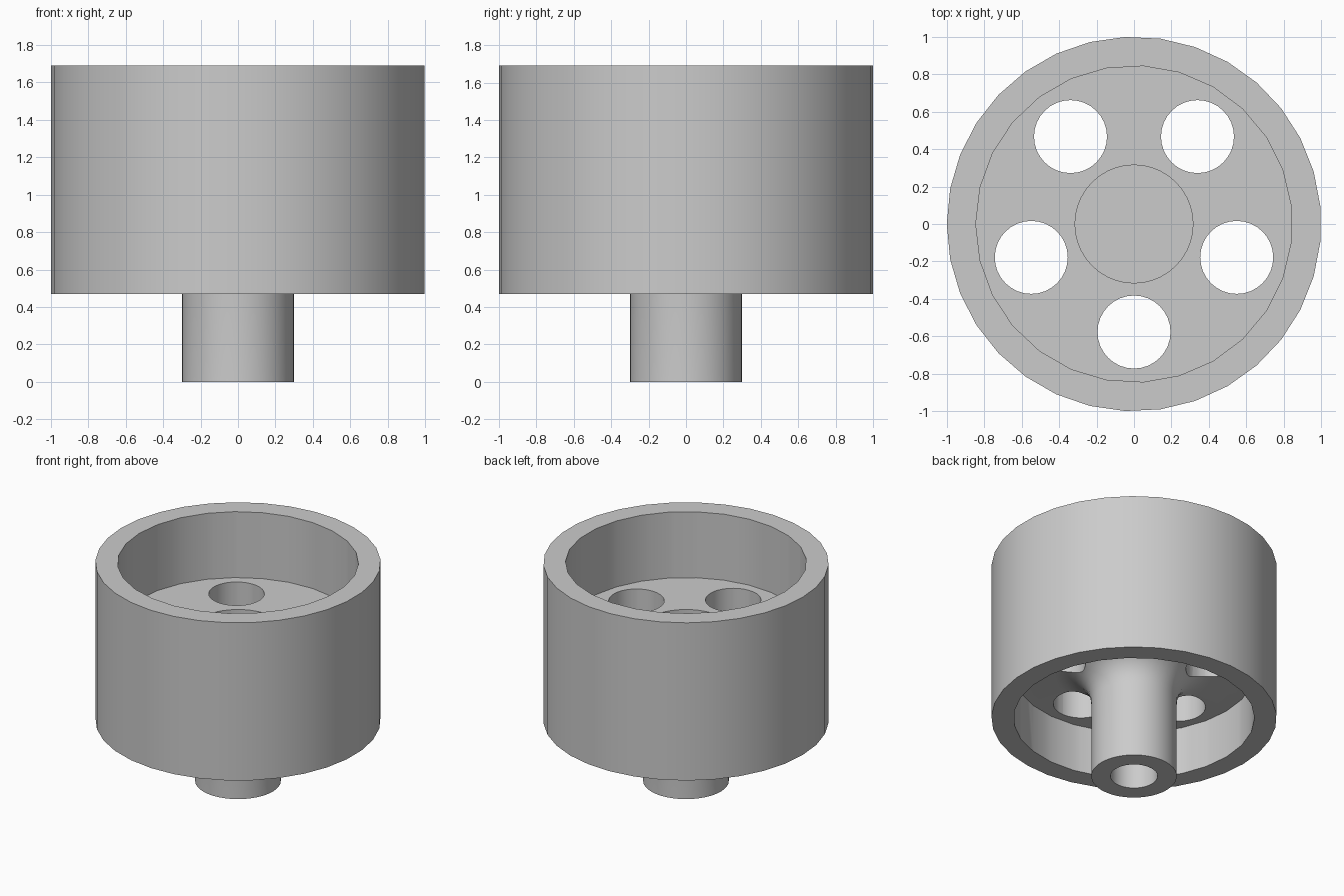
import bpy
import bmesh
import math

if "Cube" in bpy.data.objects:
    bpy.data.objects.remove(bpy.data.objects["Cube"])

RIM_LOW, RIM_TOP = 0.47, 1.69
WEB_LOW, WEB_TOP = 0.84, 1.18
HUB_R, BORE_R, FILLET = 0.3, 0.165, 0.25

grey = bpy.data.materials.new("plain grey")
grey.use_nodes = True
COLOUR = (0.6, 0.6, 0.6, 1)
grey.diffuse_color = COLOUR
grey.node_tree.nodes["Principled BSDF"].inputs["Base Color"].default_value = COLOUR


def make_object(name, bm):
    bmesh.ops.recalc_face_normals(bm, faces=bm.faces)
    mesh = bpy.data.meshes.new(name)
    bm.to_mesh(mesh)
    bm.free()
    mesh.materials.append(grey)
    obj = bpy.data.objects.new(name, mesh)
    bpy.context.collection.objects.link(obj)
    return obj


def lathe(name, profile, sides):
    """Spin an (r, z) outline around z, with the first corner on the -x side."""
    bm = bmesh.new()
    verts = [bm.verts.new((-r, 0, z)) for r, z in profile]
    edges = [bm.edges.new(pair) for pair in zip(verts, verts[1:] + verts[:1])
             if pair[0].co.x or pair[1].co.x]
    bmesh.ops.spin(bm, geom=verts + edges, cent=(0, 0, 0), axis=(0, 0, 1),
                   angle=math.tau, steps=sides, use_merge=True)
    bmesh.ops.remove_doubles(bm, verts=bm.verts, dist=1e-4)
    return make_object(name, bm)


def cylinder(name, radius, low, high, sides, x=0, y=0):
    obj = lathe(name, [(0, low), (radius, low), (radius, high), (0, high)], sides)
    obj.location = (x, y, 0)
    return obj


def cut(obj, cutter):
    cutter.hide_render = True
    mod = obj.modifiers.new("cut", 'BOOLEAN')
    mod.operation = 'DIFFERENCE'
    mod.solver = 'EXACT'
    mod.object = cutter
    bpy.context.view_layer.objects.active = obj
    bpy.ops.object.modifier_apply(modifier=mod.name)
    bpy.data.objects.remove(cutter)


# Rim: a deep open ring
rim = cylinder("rim", 1, RIM_LOW, RIM_TOP, 33)
cut(rim, cylinder("rim_cutter", 0.845, RIM_LOW - 0.1, RIM_TOP + 0.1, 27))

# Web and hub: thick disc with a top recess, flared hub and blind bore
flare = []
for i in range(9):
    a = math.pi / 2 * i / 8
    flare.append((HUB_R + FILLET * (1 - math.sin(a)),
                  WEB_LOW - FILLET * (1 - math.cos(a))))
profile = [(0, 1.06), (0.315, 1.06), (0.315, WEB_TOP), (0.9, WEB_TOP), (0.9, WEB_LOW)]
profile += flare
profile += [(HUB_R, 0), (BORE_R, 0), (BORE_R, 0.75), (0, 0.75)]
web = lathe("web_and_hub", profile, 40)

# Five round holes through the web
for i in range(5):
    a = -math.pi / 2 + math.tau * i / 5
    cut(web, cylinder("hole_cutter", 0.195, WEB_LOW - 0.3, WEB_TOP + 0.2, 32,
                      0.577 * math.cos(a), 0.577 * math.sin(a)))

# Smooth round walls, crisp rims
for obj in (rim, web):
    bpy.ops.object.select_all(action='DESELECT')
    obj.select_set(True)
    bpy.context.view_layer.objects.active = obj
    bpy.ops.object.shade_smooth_by_angle(angle=math.radians(30))
